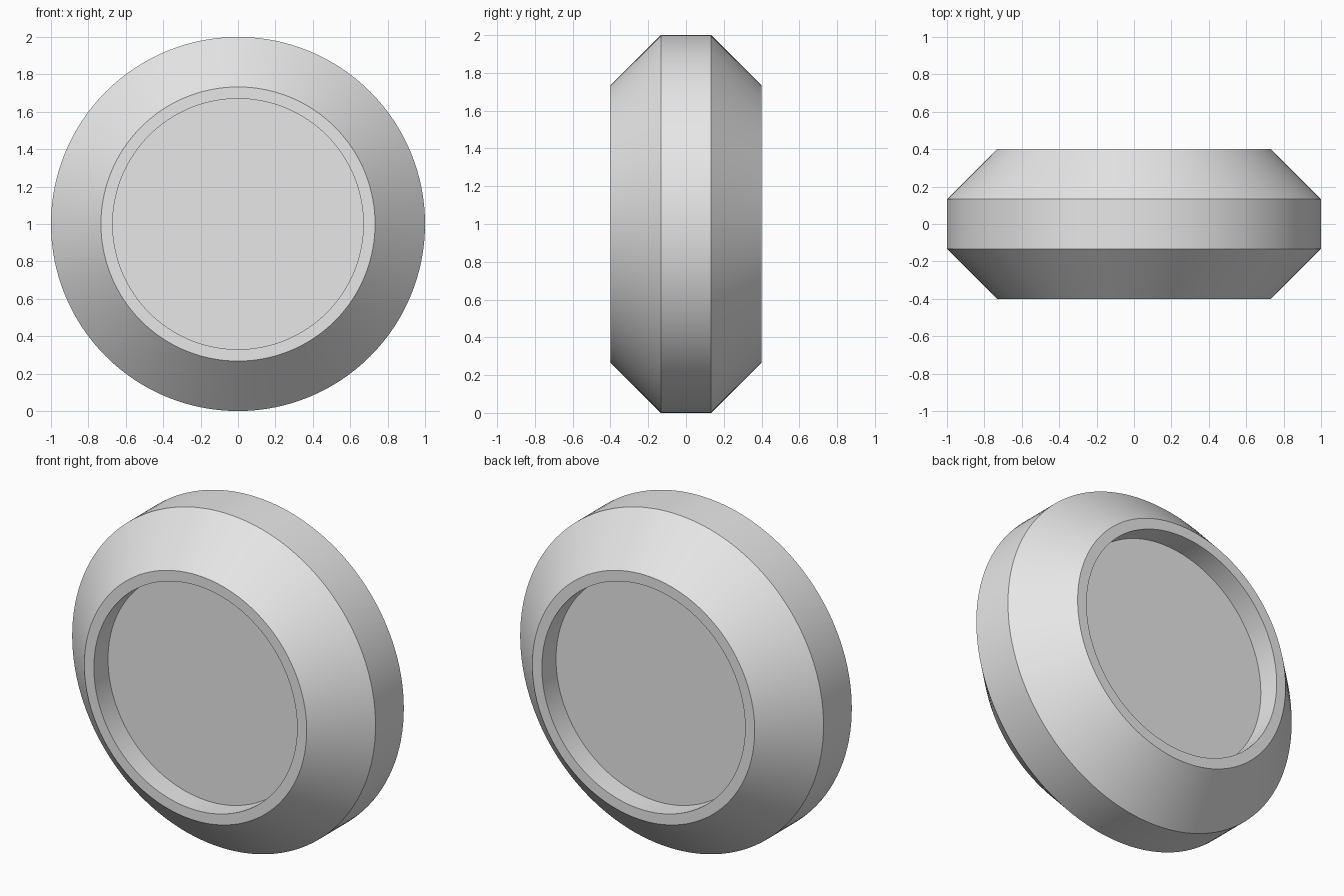
import bpy
import bmesh
import math
from mathutils import Matrix, Vector

cube = bpy.data.objects.get("Cube")
if cube:
    bpy.data.objects.remove(cube, do_unlink=True)

SEGMENTS = 128

# Single plain grey
grey = bpy.data.materials.new("plain_grey")
grey.use_nodes = True
colour = (0.8, 0.8, 0.8, 1)
grey.diffuse_color = colour
grey.node_tree.nodes["Principled BSDF"].inputs["Base Color"].default_value = colour

# Half profile (radius, depth) from recess floor out to the belt, then mirrored
half = [(0.67, -0.267), (0.67, -0.4), (0.733, -0.4), (1.0, -0.133)]
profile = half + [(r, -y) for r, y in reversed(half)]

# Lathe the profile around the y axis
bm = bmesh.new()
rings = []
for r, y in profile:
    ring = []
    for i in range(SEGMENTS):
        a = 2 * math.pi * i / SEGMENTS
        ring.append(bm.verts.new((r * math.cos(a), y, 1 + r * math.sin(a))))
    rings.append(ring)
for a, b in zip(rings, rings[1:]):
    for i in range(SEGMENTS):
        j = (i + 1) % SEGMENTS
        bm.faces.new((a[i], a[j], b[j], b[i]))

# Flat recess floors on both sides
bm.faces.new(rings[0])
bm.faces.new(rings[-1])
bmesh.ops.recalc_face_normals(bm, faces=bm.faces)

mesh = bpy.data.meshes.new("bevelled_disc")
bm.to_mesh(mesh)
bm.free()
mesh.materials.append(grey)
disc = bpy.data.objects.new("bevelled_disc", mesh)
bpy.context.collection.objects.link(disc)

# Smooth round surfaces with crisp rims
bpy.ops.object.select_all(action="DESELECT")
disc.select_set(True)
bpy.context.view_layer.objects.active = disc
bpy.ops.object.shade_smooth_by_angle(angle=math.radians(30))
